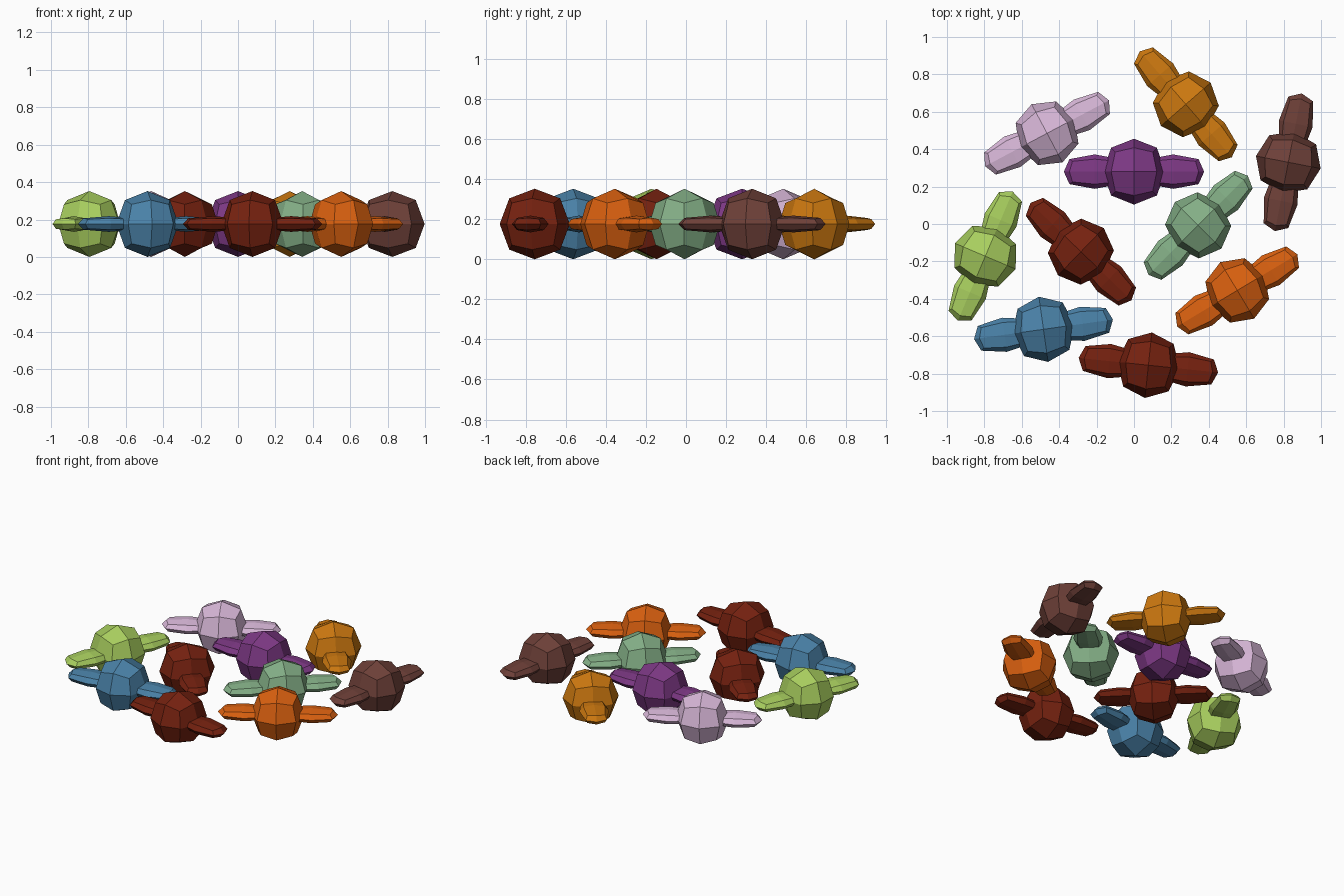
import bpy, bmesh, math
from mathutils import Matrix

if "Cube" in bpy.data.objects:
    bpy.data.objects.remove(bpy.data.objects["Cube"])

R = 0.176          # body radius, also the height of the centre above the floor


def material(name, rgb):
    lin = [c / 12.92 if c <= 0.04045 else ((c + 0.055) / 1.055) ** 2.4 for c in rgb]
    m = bpy.data.materials.new(name)
    m.diffuse_color = (*lin, 1)
    m.use_nodes = True
    m.node_tree.nodes["Principled BSDF"].inputs["Base Color"].default_value = m.diffuse_color
    return m


def rounded_cube(name, size, centre, x_ratio, yz_ratio, place, mat):
    """Low-poly ball: a cube cut once, with edge and corner points pulled in.
    The ratios are for face, edge and corner points."""
    bm = bmesh.new()
    bmesh.ops.create_cube(bm, size=2)
    bmesh.ops.subdivide_edges(bm, edges=bm.edges[:], cuts=1, use_grid_fill=True)
    for v in bm.verts:
        kind = sum(abs(c) > 0.5 for c in v.co) - 1
        v.co.x = v.co.x * x_ratio[kind] * size[0] + centre
        v.co.y *= yz_ratio[kind] * size[1]
        v.co.z *= yz_ratio[kind] * size[2]
    bmesh.ops.recalc_face_normals(bm, faces=bm.faces[:])
    me = bpy.data.meshes.new(name)
    bm.to_mesh(me)
    bm.free()
    me.materials.append(mat)
    ob = bpy.data.objects.new(name, me)
    ob.matrix_world = place
    bpy.context.collection.objects.link(ob)


BALL = (1, 0.726, 0.596)
BLUNT = (1, 0.82, 0.72)     # fuller ends on the wrapper twists


def candy(x, y, angle, mat):
    place = Matrix.Translation((x, y, R)) @ Matrix.Rotation(math.radians(angle), 4, 'Z')
    # faceted sweet
    rounded_cube("candy_body", (0.168, R, R), 0, BALL, BALL, place, mat)
    # flat wrapper twist on each side
    for side in (-1, 1):
        rounded_cube("wrapper_end", (0.165, 0.092, 0.042), side * 0.21,
                     BLUNT, BALL, place, mat)


lilac = material("lilac", (0.85, 0.72, 0.85))
purple = material("purple", (0.49, 0.22, 0.52))
brown = material("brown", (0.43, 0.25, 0.22))
gold = material("gold", (0.80, 0.47, 0.06))
lime = material("lime", (0.66, 0.81, 0.37))
dark_red = material("dark red", (0.46, 0.13, 0.06))
green = material("sage green", (0.52, 0.69, 0.53))
orange = material("orange", (0.86, 0.38, 0.06))
blue = material("blue", (0.29, 0.51, 0.66))

# scattered candies: x, y, turn in degrees, colour
for c in [(-0.465, 0.485, 28, lilac), (0.0, 0.28, 0, purple),
          (0.825, 0.33, 79, brown), (0.277, 0.64, -49, gold),
          (-0.795, -0.172, 67, lime), (-0.284, -0.148, -44, dark_red),
          (0.343, -0.007, 45, green), (0.552, -0.355, 31, orange),
          (-0.484, -0.563, 8, blue), (0.077, -0.755, -6, dark_red)]:
    candy(*c)
